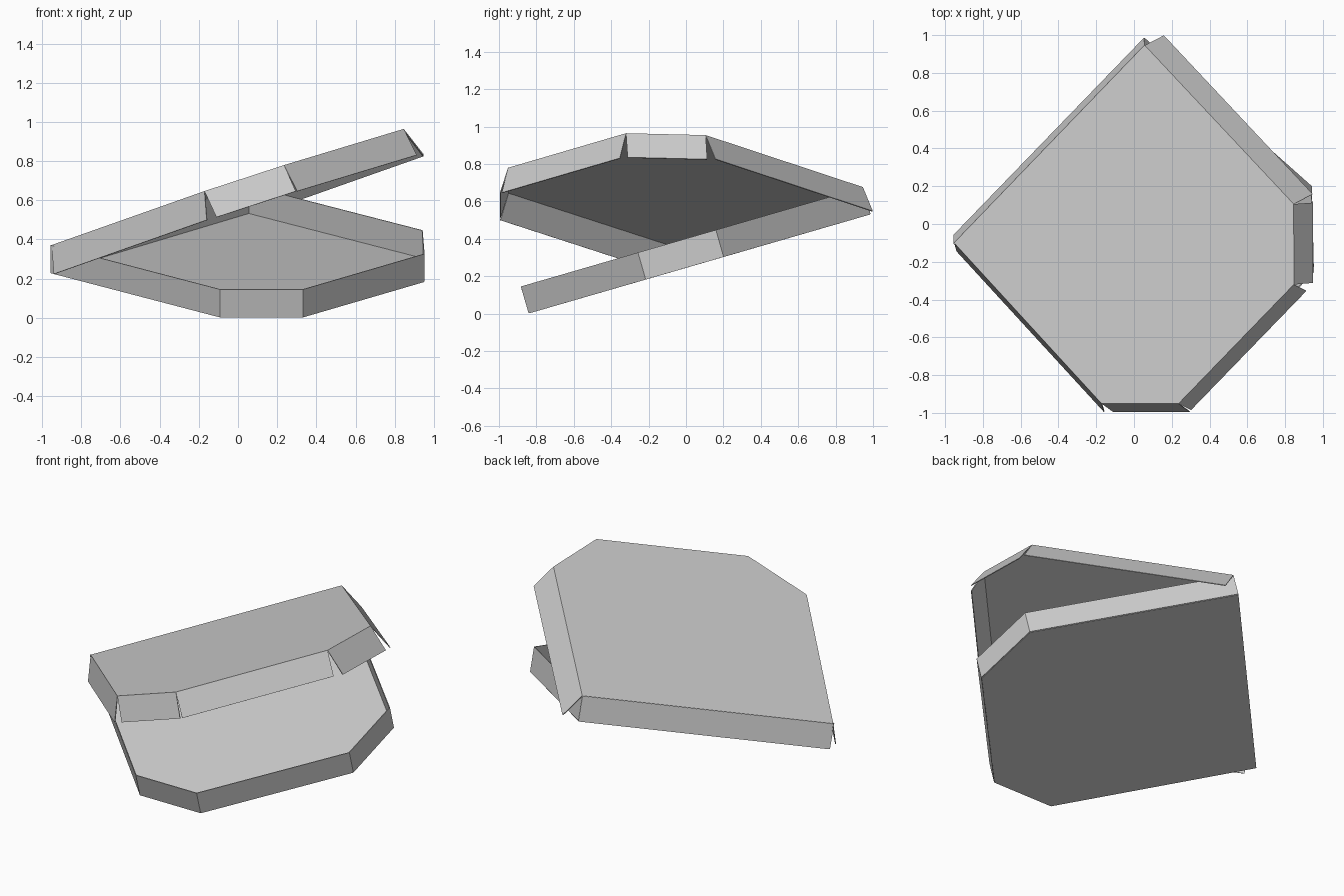
import bpy
from mathutils import Vector

if "Cube" in bpy.data.objects:
    bpy.data.objects.remove(bpy.data.objects["Cube"])

CARD = 0.005  # cardboard thickness


def sheet(name, verts, faces):
    mesh = bpy.data.meshes.new(name)
    mesh.from_pydata(verts, [], faces)
    mesh.update()
    ob = bpy.data.objects.new(name, mesh)
    bpy.context.collection.objects.link(ob)
    mod = ob.modifiers.new("card", 'SOLIDIFY')
    mod.thickness = CARD
    mod.offset = 0
    return ob


# Tray outline (plan) lying on a plane that rises towards the back
tray_plan = [(-0.955, -0.06), (-0.09, -0.84), (0.33, -0.84),
             (0.95, -0.215), (0.94, 0.20), (0.055, 0.985)]
floor = [Vector((x, y, CARD / 2 + 0.29 * (y + 0.84))) for x, y in tray_plan]
wall = Vector((0, -0.041, 0.143))
n = len(floor)
sheet("tray", floor + [p + wall for p in floor],
      [tuple(range(n))] + [(i, i + 1, n + i + 1, n + i) for i in range(n - 1)])

# Lid panel, raised to the right
lid_plan = [(-0.95, -0.10), (-0.17, -0.95), (0.235, -0.95),
            (0.845, -0.32), (0.845, 0.105), (0.057, 0.945)]
lid = [Vector((x, y, 0.678 + 0.327 * x - 0.024 * y)) for x, y in lid_plan]

# Loose flaps hanging from the lid edges, each splayed by its own offset
drops = [(0.012, -0.043, -0.146), (0.06, -0.043, -0.132), (0.066, -0.033, -0.132),
         (0.10, 0.008, -0.128), (0.10, 0.052, -0.127)]
verts, faces = list(lid), [tuple(range(n))]
for i, d in enumerate(drops):
    k = len(verts)
    verts += [lid[i] + Vector(d), lid[i + 1] + Vector(d)]
    faces.append((i, k, k + 1, i + 1))
sheet("lid", verts, faces)

# Spine joining lid and tray along the hinge edge
sheet("hinge_spine", [lid[5], lid[0], floor[0], floor[5]], [(0, 1, 2, 3)])
